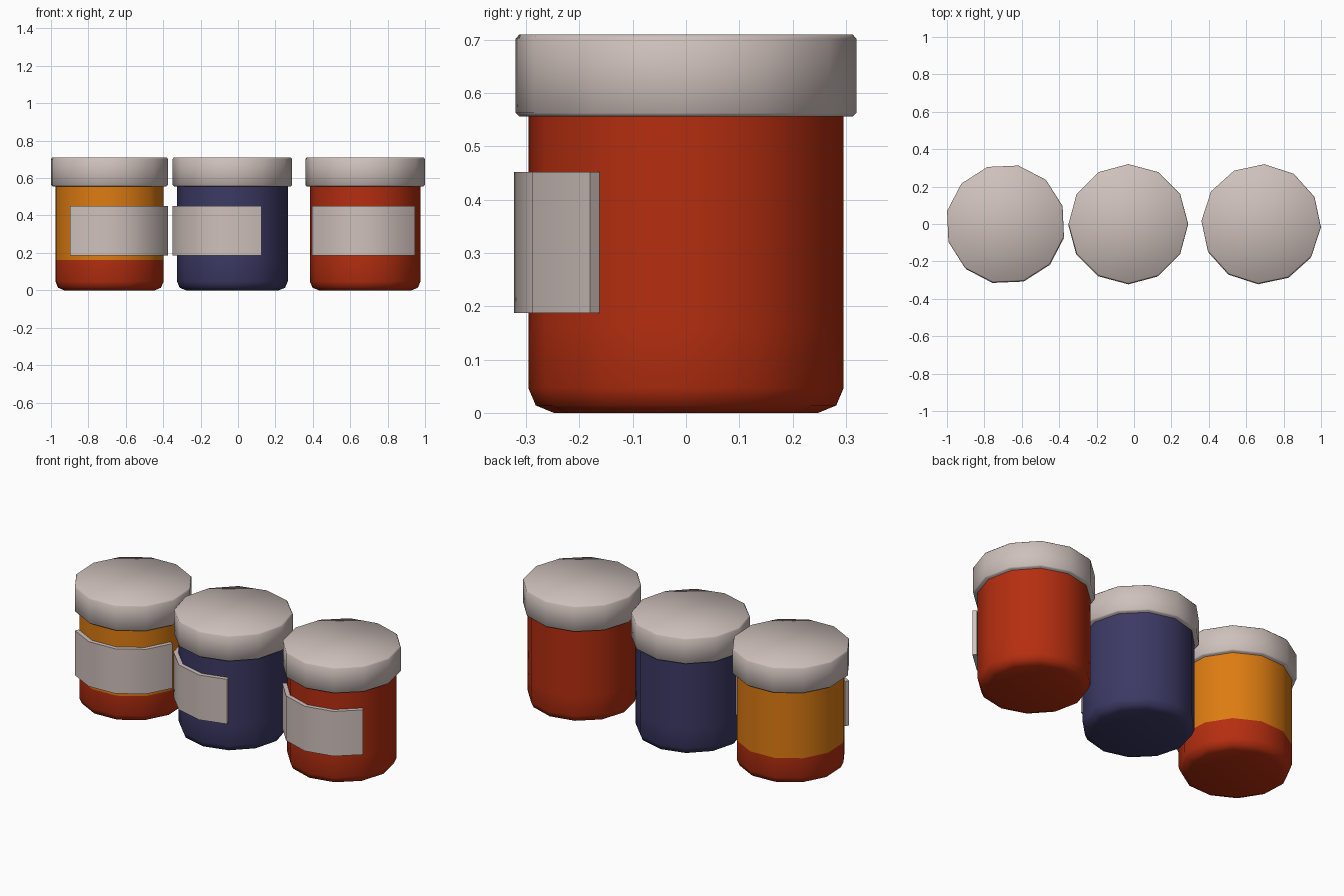
import bpy, math

if "Cube" in bpy.data.objects:
    bpy.data.objects.remove(bpy.data.objects["Cube"])


def material(name, rgb):
    m = bpy.data.materials.new(name)
    m.diffuse_color = (*rgb, 1.0)
    m.use_nodes = True
    m.node_tree.nodes["Principled BSDF"].inputs["Base Color"].default_value = m.diffuse_color
    return m


cream = material("pale_grey", (0.62, 0.53, 0.50))
red = material("red", (0.46, 0.027, 0.005))
orange = material("orange", (0.72, 0.20, 0.006))
navy = material("navy", (0.045, 0.041, 0.127))

SIDES = 12


def finish(name, verts, faces, mats, x, turn, angle):
    me = bpy.data.meshes.new(name)
    me.from_pydata(verts, [], faces)
    for m in mats:
        me.materials.append(m)
    ob = bpy.data.objects.new(name, me)
    bpy.context.collection.objects.link(ob)
    ob.location.x = x
    ob.rotation_euler.z = math.radians(turn)
    bpy.ops.object.select_all(action='DESELECT')
    ob.select_set(True)
    bpy.context.view_layer.objects.active = ob
    bpy.ops.object.shade_smooth_by_angle(angle=math.radians(angle))
    return ob


def lathe(name, profile, mats, x, turn):
    """Twelve-sided capped solid from (radius, z) rings, bottom to top."""
    verts = [(r * math.cos(math.tau * i / SIDES), r * math.sin(math.tau * i / SIDES), z)
             for r, z in profile for i in range(SIDES)]
    faces = [tuple(range(SIDES))[::-1]]
    for k in range(len(profile) - 1):
        for i in range(SIDES):
            j, a, b = (i + 1) % SIDES, k * SIDES, (k + 1) * SIDES
            faces.append((a + i, a + j, b + j, b + i))
    top = (len(profile) - 1) * SIDES
    faces.append(tuple(range(top, top + SIDES)))
    return finish(name, verts, faces, mats, x, turn, 75)


def label(name, start, x, turn):
    """Four-panel strip wrapped on the jar, thickened outwards."""
    verts, r = [], 0.298
    for z in (0.187, 0.452):
        for i in range(5):
            a = math.radians(start + 30 * i)
            verts.append((r * math.cos(a), r * math.sin(a), z))
    faces = [(i, i + 1, i + 6, i + 5) for i in range(4)]
    ob = finish(name, verts, faces, [cream], x, turn, 40)
    mod = ob.modifiers.new("thickness", 'SOLIDIFY')
    mod.thickness = 0.024
    mod.offset = 1
    mod.use_even_offset = True
    bpy.ops.object.modifier_apply(modifier=mod.name)
    bpy.ops.object.shade_smooth_by_angle(angle=math.radians(40))


body = [(0.248, 0.0), (0.282, 0.014), (0.296, 0.047), (0.296, 0.162), (0.296, 0.57)]
lid = [(0.313, 0.556), (0.32, 0.563), (0.32, 0.702), (0.313, 0.71)]

# name, centre x, turn, first label angle, lower colour, upper colour
jars = [("left", -0.687, -12.5, -120, red, orange),
        ("middle", -0.03, 0, -180, navy, navy),
        ("right", 0.68, -3, -150, red, red)]

for side, x, turn, start, low, high in jars:
    # jar body, coloured by height
    mats = [low] if low == high else [low, high]
    jar = lathe(side + "_jar_body", body, mats, x, turn)
    if low != high:
        for p in jar.data.polygons:
            p.material_index = int(p.center.z > 0.162)
    # lid and wrapped label
    lathe(side + "_jar_lid", lid, [cream], x, turn)
    label(side + "_jar_label", start, x, turn)
